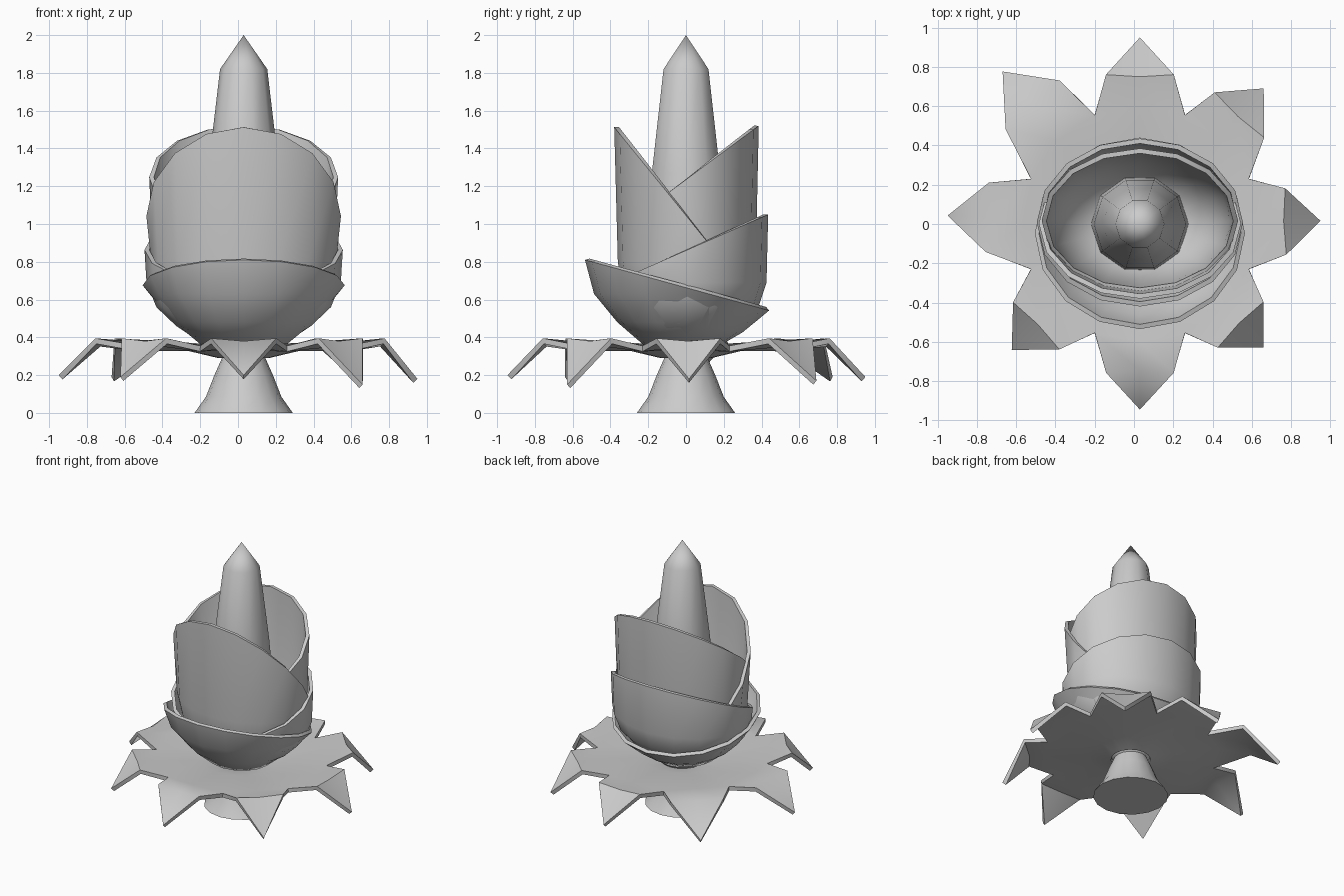
import bpy, bmesh, math

if "Cube" in bpy.data.objects:
    bpy.data.objects.remove(bpy.data.objects["Cube"])

CX = 0.03  # the flower axis sits slightly right of the bounding-box centre


def finish(name, bm, thickness=0.0, angle=50):
    bmesh.ops.recalc_face_normals(bm, faces=bm.faces)
    mesh = bpy.data.meshes.new(name)
    bm.to_mesh(mesh)
    bm.free()
    ob = bpy.data.objects.new(name, mesh)
    bpy.context.collection.objects.link(ob)
    bpy.ops.object.select_all(action='DESELECT')
    ob.select_set(True)
    bpy.context.view_layer.objects.active = ob
    if thickness:
        mod = ob.modifiers.new("thickness", 'SOLIDIFY')
        mod.thickness = thickness
        mod.offset = -1
        bpy.ops.object.modifier_apply(modifier=mod.name)
    bpy.ops.object.shade_smooth_by_angle(angle=math.radians(angle))
    return ob


def bridge(bm, rings):
    for a, b in zip(rings, rings[1:]):
        n = len(a)
        for i in range(n):
            j = (i + 1) % n
            bm.faces.new((a[i], a[j], b[j], b[i]))


def lathe(name, profile, sides, tip=None):
    bm = bmesh.new()
    rings = []
    for r, z in profile:
        rings.append([bm.verts.new((CX + r * math.cos(math.tau * i / sides),
                                    r * math.sin(math.tau * i / sides), z))
                      for i in range(sides)])
    bridge(bm, rings)
    bm.faces.new(rings[0][::-1])
    if tip:
        top = bm.verts.new((CX, 0, tip))
        for i in range(sides):
            bm.faces.new((rings[-1][i], rings[-1][(i + 1) % sides], top))
    else:
        bm.faces.new(rings[-1])
    return finish(name, bm)


def cup(name, rx, y0, y1, rim0, slope, profile, sides=16):
    """Oval cup whose rim is cut by the sloping plane z = rim0 + slope * y.
    profile: (radius factor, height) pairs below the rim."""
    cy, ry, base = (y0 + y1) / 2, (y1 - y0) / 2, profile[0][1]
    bm = bmesh.new()
    rings = [[] for _ in range(len(profile) + 1)]
    top_z = profile[-1][1]
    for i in range(sides):
        a = math.tau * i / sides
        c, s = math.cos(a), math.sin(a)
        rim = rim0 + slope * (cy + ry * s)
        squash = min(1, (rim - base) / (top_z + 0.06 - base))
        for k, (f, z) in enumerate(profile + [(1, None)]):
            h = rim if z is None else base + (z - base) * squash
            y = cy * f + ry * f * s
            rings[k].append(bm.verts.new((CX + rx * f * c, y, h)))
    bridge(bm, rings)
    bm.faces.new(rings[0][::-1])
    return finish(name, bm, 0.025)


# Flared stem
lathe("stem", [(0.26, 0), (0.2, 0.085), (0.155, 0.2), (0.115, 0.29), (0.17, 0.345)], 16)

# Central spike
lathe("spike", [(0.25, 0.4), (0.235, 0.75), (0.19, 1.27), (0.125, 1.82)], 10, tip=2.0)

# Four nested cups with rims sloping alternately to front and back
cup("outer_cup", 0.535, -0.535, 0.44, 0.663, -0.275,
    [(0.42, 0.36), (0.68, 0.48), (0.91, 0.63)])
bowl = [(0.42, 0.37), (0.68, 0.46), (0.88, 0.56), (0.98, 0.69)]
cup("second_cup", 0.525, -0.42, 0.435, 0.86, 0.437, bowl)
cup("third_cup", 0.515, -0.38, 0.385, 1.045, -1.23,
    [(0.42, 0.38), (0.7, 0.47), (0.86, 0.6), (0.95, 0.8)])
cup("inner_cup", 0.5, -0.35, 0.385, 1.235, 0.74,
    [(0.42, 0.39), (0.7, 0.48), (0.87, 0.62), (0.96, 0.8)])

# Collar of eight drooping pointed leaves: tip radius, tip height and tip angle
tips = [(0.92, 0.18, 1), (0.935, 0.17, 47.6), (0.95, 0.19, 90), (1.045, 0.19, 132),
        (0.98, 0.2, 177.5), (0.915, 0.19, 224.5), (0.945, 0.2, 270), (0.89, 0.15, 315)]
bm = bmesh.new()


def polar(r, deg, z):
    a = math.radians(deg)
    return bm.verts.new((CX + r * math.cos(a), r * math.sin(a), z))


hub = [polar(0.13, 22.5 * i, 0.32) for i in range(16)]
mid = [polar(0.3, 22.5 * i, 0.36) for i in range(16)]
outer = [polar(0.6, 22.5 * i, 0.355 if i % 2 else 0.38) for i in range(16)]
bridge(bm, [hub, mid, outer])
for k, (r, z, deg) in enumerate(tips):
    left, mid_v, right = outer[2 * k - 1], outer[2 * k], outer[2 * k + 1]
    s = r - 0.95
    a = polar(0.78 + s * 0.6, deg - 12.8, 0.395)
    b = polar(0.78 + s * 0.6, deg + 12.8, 0.395)
    c = polar(0.75 + s * 0.6, deg, 0.38)
    tip = polar(r, deg, z)
    for f in ((left, a, c, mid_v), (mid_v, c, b, right), (a, tip, c), (c, tip, b)):
        bm.faces.new(f)
bmesh.ops.recalc_face_normals(bm, faces=bm.faces)
bm.normal_update()
if sum(f.normal.z for f in bm.faces) < 0:
    bmesh.ops.reverse_faces(bm, faces=bm.faces)
finish("leaf_collar", bm, 0.03)
